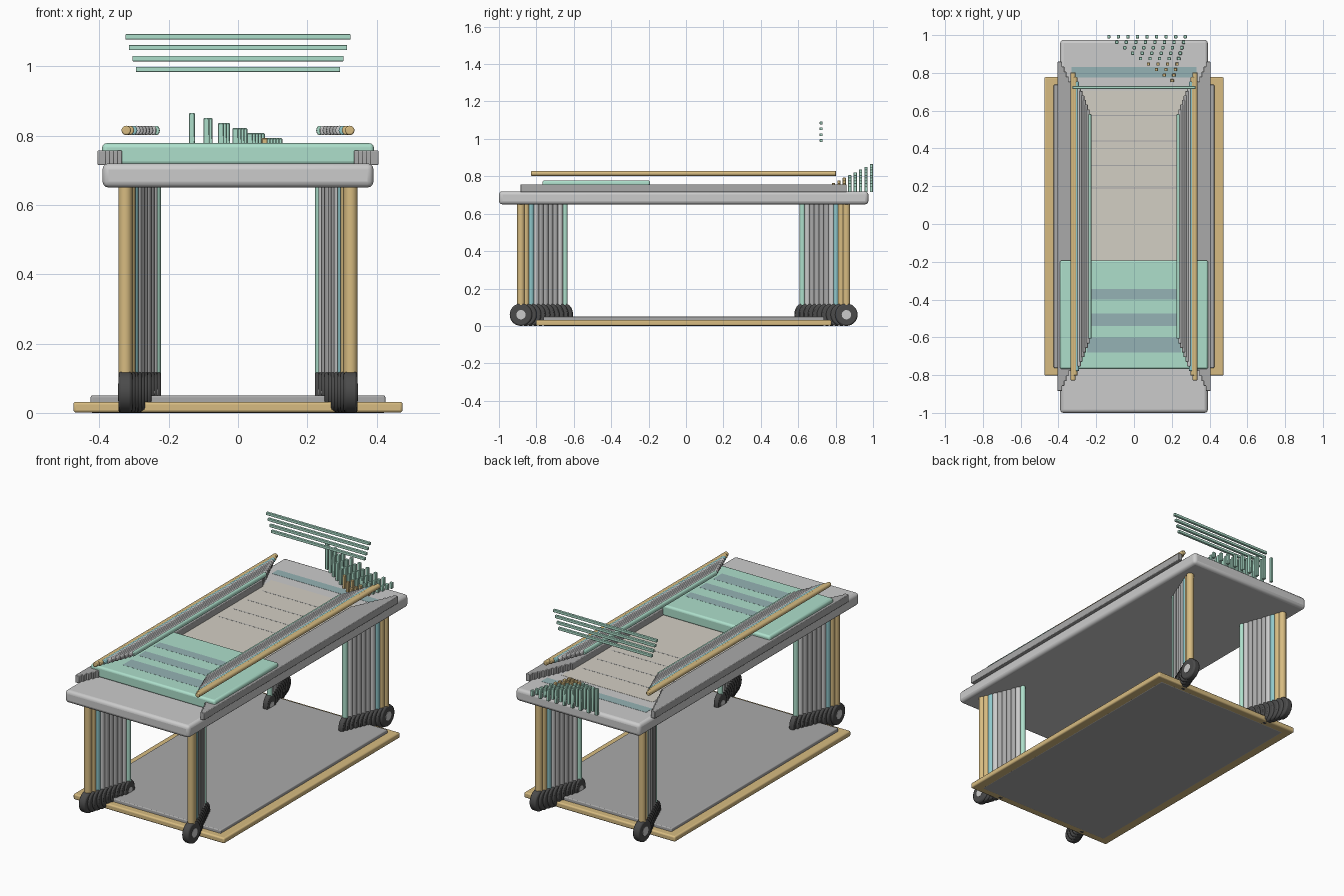
import bpy
from math import pi

if "Cube" in bpy.data.objects:
    bpy.data.objects.remove(bpy.data.objects["Cube"])

YC = -0.0125                      # centre of the bed in y
SHRINK = [1 - 0.03 * i for i in range(10)]


def mat(name, rgb):
    m = bpy.data.materials.new(name)
    m.diffuse_color = (*rgb, 1)
    m.use_nodes = True
    m.node_tree.nodes["Principled BSDF"].inputs["Base Color"].default_value = m.diffuse_color
    return m


gold = mat("gold", (0.68, 0.50, 0.22))
mint = mat("mint", (0.42, 0.74, 0.60))
teal = mat("teal", (0.28, 0.58, 0.60))
beige = mat("beige", (0.65, 0.62, 0.55))
slate = mat("slate", (0.30, 0.45, 0.46))
rubber = mat("rubber", (0.07, 0.07, 0.07))
grey = mat("mid_grey", (0.40, 0.40, 0.40))
light = mat("light_grey", (0.58, 0.59, 0.60))
FADE = [gold, gold, teal, light, grey, grey, grey, grey, light, mint]


def finish(o, name, m, bevel, seg):
    o.name = name
    if m:
        o.data.materials.append(m)
    bpy.ops.object.transform_apply(location=False, rotation=True, scale=True)
    if bevel:
        b = o.modifiers.new("bevel", 'BEVEL')
        b.width, b.segments, b.limit_method = bevel, seg, 'ANGLE'
    bpy.ops.object.shade_smooth_by_angle(angle=0.6)
    return o


def box(name, lo, hi, m=None, bevel=0.0, seg=3):
    bpy.ops.mesh.primitive_cube_add(size=1, location=[(a + b) / 2 for a, b in zip(lo, hi)])
    o = bpy.context.object
    o.scale = [b - a for a, b in zip(lo, hi)]
    return finish(o, name, m, bevel, seg)


def rod(name, loc, r, length, axis, m, bevel=0.0, verts=20):
    rot = {'X': (0, pi / 2, 0), 'Y': (pi / 2, 0, 0), 'Z': (0, 0, 0)}[axis]
    bpy.ops.mesh.primitive_cylinder_add(vertices=verts, radius=r, depth=length,
                                        location=loc, rotation=rot)
    return finish(bpy.context.object, name, m, bevel, 2)


def slab(name, hx, hy, z0, z1, m=None, bevel=0.0):
    return box(name, (-hx, YC - hy, z0), (hx, YC + hy, z1), m, bevel)


# Base frame
slab("base_border", 0.475, 0.79, 0.001, 0.032, gold, 0.008)
slab("base_plate", 0.425, 0.75, 0, 0.05, grey, 0.005)

# Deck, inlaid sheet and slat lines
slab("deck", 0.391, 0.9875, 0.65, 0.72, light, 0.018)
slab("deck_sheet", 0.286, 0.72, 0.70, 0.721, beige)
box("deck_head_band", (-0.33, 0.775, 0.70), (0.33, 0.83, 0.721), slate)
for i, y in enumerate((0.575, 0.44, 0.31, 0.19)):
    box(f"deck_line_{i}", (-0.25, y - 0.003, 0.70), (0.25, y + 0.003, 0.7215), grey)

# Mattress with stripes
box("mattress", (-0.392, -0.768, 0.715), (0.392, -0.192, 0.778), mint, 0.012)
for i, (y0, y1) in enumerate(((-0.40, -0.345), (-0.54, -0.475), (-0.68, -0.60))):
    box(f"mattress_stripe_{i}", (-0.25, y0, 0.76), (0.25, y1, 0.7785), slate)

# Repeated side parts, each copy drawn in towards the middle
for i, s in enumerate(SHRINK):
    for side, sx in (("left", -1), ("right", 1)):
        # Low side rail and raised hand rail
        cx, w, hy = sx * 0.393 * s, 0.0125 * s, 0.8715 * s
        box(f"side_rail_{side}_{i}", (cx - w, YC - hy, 0.715), (cx + w, YC + hy, 0.757),
            grey, 0.003, 2)
        rod(f"hand_rail_{side}_{i}", (sx * 0.3225 * s, YC, 0.815), 0.0135,
            1.63 * s, 'Y', FADE[i], 0.004).scale = (s, 1, 1)
        for end, sy in (("front", -1), ("back", 1)):
            # Leg, caster wheel and hub
            x, y = sx * 0.325 * s, YC + sy * 0.87 * s
            rod(f"{end}_leg_{side}_{i}", (x, y, 0.385), 0.02 * s, 0.57, 'Z', FADE[i])
            rod(f"{end}_wheel_{side}_{i}", (x, y, 0.06), 0.06, 0.04 * s, 'X',
                rubber, 0.008, 28).scale = (1, s, 1)
            rod(f"{end}_hub_{side}_{i}", (x, y, 0.06), 0.025 * s, 0.043 * s, 'X', light)

# Floating head bars
for i, z in enumerate((0.991, 1.022, 1.054, 1.085)):
    hx = 0.295 + 0.01 * i
    box(f"head_bar_{i}", (-hx, 0.715, z - 0.0075), (hx, 0.73, z + 0.0075), mint, 0.002, 2)

# Triangular cluster of small posts at the back
for j in range(9):
    for i in range(j, 9):
        x, y = -0.133 + 0.0505 * i - 0.0086 * j, 0.9915 - 0.029 * j
        box(f"post_{j}_{i}", (x - 0.0085, y - 0.0085, 0.715),
            (x + 0.0085, y + 0.0085, 0.865 - 0.0145 * i),
            gold if j >= 5 else mint, 0.002, 1)
